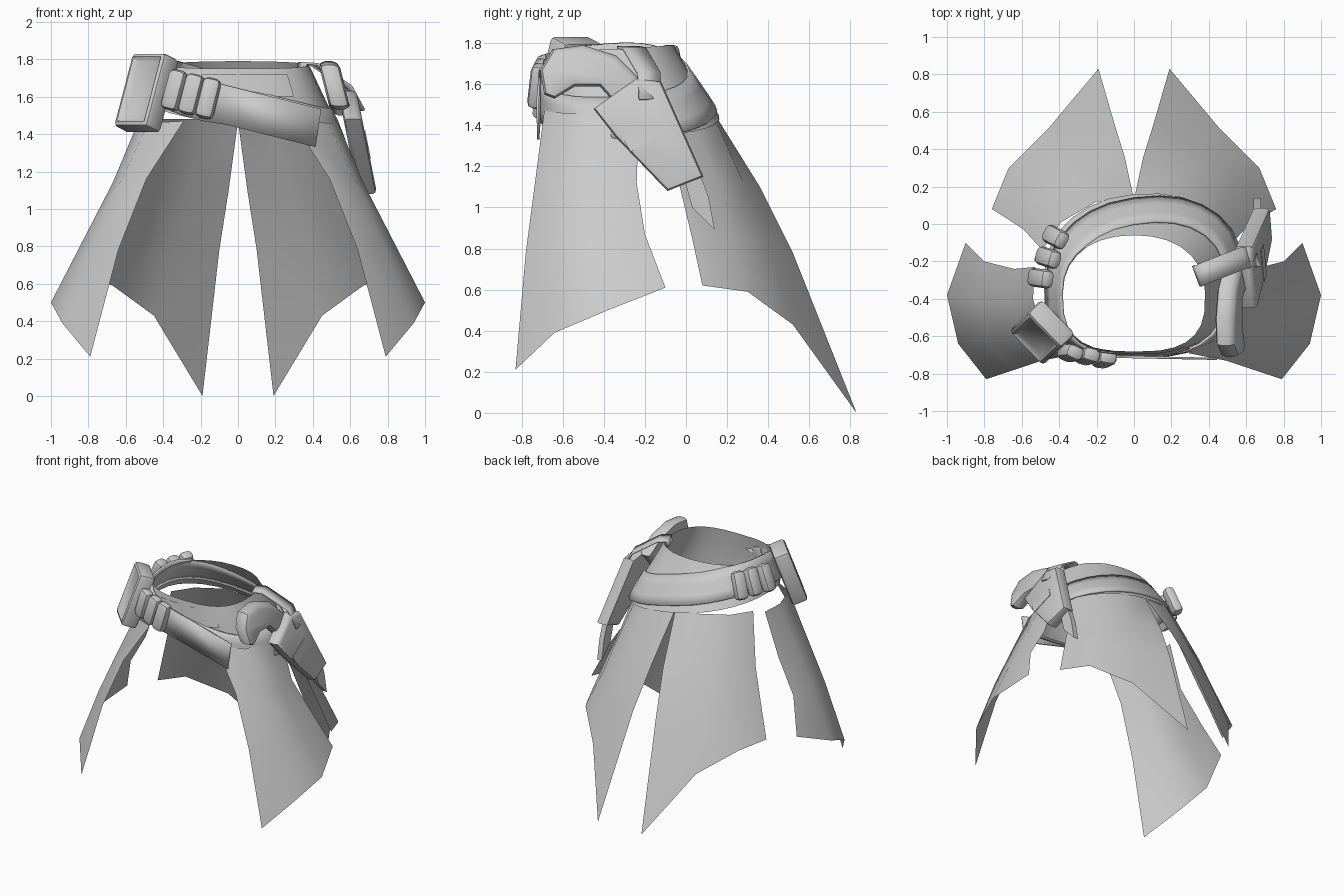
import bpy
import bmesh
from math import sin, cos, radians, copysign
from mathutils import Vector, Matrix

old = bpy.data.objects.get("Cube")
if old:
    bpy.data.objects.remove(old, do_unlink=True)

grey = bpy.data.materials.new("plain grey")
grey.use_nodes = True
grey.diffuse_color = (0.6, 0.6, 0.6, 1)
grey.node_tree.nodes["Principled BSDF"].inputs["Base Color"].default_value = grey.diffuse_color
parts = []


def finish(name, bm, sheet=False):
    """Turn a bmesh into an object, with sheets facing away from the body."""
    bmesh.ops.recalc_face_normals(bm, faces=bm.faces[:])
    if sheet:
        middle = Vector((0, -0.3, 1.2))
        facing = sum(f.normal.dot(f.calc_center_median() - middle) for f in bm.faces)
        if facing < 0:
            bmesh.ops.reverse_faces(bm, faces=bm.faces[:])
    mesh = bpy.data.meshes.new(name)
    bm.to_mesh(mesh)
    bm.free()
    mesh.materials.append(grey)
    obj = bpy.data.objects.new(name, mesh)
    bpy.context.collection.objects.link(obj)
    parts.append(obj)
    return obj


def loft(name, rows):
    """Skin a sheet through rows of points."""
    bm = bmesh.new()
    grid = [[bm.verts.new(point) for point in row] for row in rows]
    for upper, lower in zip(grid, grid[1:]):
        for i in range(len(upper) - 1):
            bm.faces.new((upper[i], upper[i + 1], lower[i + 1], lower[i]))
    bmesh.ops.remove_doubles(bm, verts=bm.verts[:], dist=0.0005)
    return finish(name, bm, sheet=True)


def waist(angle, z, gap=0):
    """Point on the flared waist: half width, front y and back y change with height."""
    rings = [(1.77, 0.38, -0.68, -0.06), (1.6, 0.46, -0.7, 0.06),
             (1.45, 0.53, -0.7, 0.16), (1.34, 0.57, -0.7, 0.22)]
    for high, low in zip(rings, rings[1:]):
        if z >= low[0] or low is rings[-1]:
            t = min(max((high[0] - z) / (high[0] - low[0]), 0), 1)
            wide, front, back = (h + (l - h) * t for h, l in zip(high[1:], low[1:]))
            break
    c, s = cos(angle), sin(angle)
    power = 0.7 if s < 0 else 0.9
    x = copysign(abs(c) ** power, c) * (wide + gap)
    y = (front + back) / 2 + copysign(abs(s) ** power, s) * ((back - front) / 2 + gap)
    return Vector((x, y, z))


def band(name, top, bottom, gap=0, start=0, end=360, steps=28):
    """Strip around the waist between two height rules."""
    angles = [radians(start + (end - start) * i / steps) for i in range(steps + 1)]
    rows = []
    for t in (0, 0.35, 0.7, 1):
        rows.append([waist(a, top(a) + (bottom(a) - top(a)) * t, gap) for a in angles])
    return loft(name, rows)


def belt_middle(angle):
    return 1.57 - 0.13 * cos(angle) + 0.03 * sin(angle)


def solidify(obj, thickness):
    mod = obj.modifiers.new("thickness", "SOLIDIFY")
    mod.thickness = thickness


def slab(name, outline, lean, thickness, bevel):
    """Side outline in y and z, given thickness across x, leaning out as it drops."""
    bm = bmesh.new()
    face = bm.faces.new([bm.verts.new((lean(z) - thickness / 2, y, z)) for y, z in outline])
    out = bmesh.ops.extrude_face_region(bm, geom=[face])
    moved = [v for v in out["geom"] if isinstance(v, bmesh.types.BMVert)]
    bmesh.ops.translate(bm, verts=moved, vec=(thickness, 0, 0))
    if bevel:
        rims = [e for e in bm.edges if abs(e.verts[0].co.x - lean(e.verts[0].co.z)
                - e.verts[1].co.x + lean(e.verts[1].co.z)) < thickness / 2]
        bmesh.ops.bevel(bm, geom=rims, offset=bevel, segments=2, profile=0.5, affect="EDGES")
    return finish(name, bm)


def pouch(name, place, size, yaw, lean, roll=0, bevel=0.03, window=False):
    """Rounded box whose local -y side faces outward."""
    bm = bmesh.new()
    bmesh.ops.create_cube(bm, size=1)
    bmesh.ops.scale(bm, verts=bm.verts[:], vec=size)
    bmesh.ops.bevel(bm, geom=bm.edges[:], offset=bevel, segments=2, profile=0.5, affect="EDGES")
    if window:
        bm.normal_update()
        front = min(bm.faces, key=lambda f: f.calc_center_median().y)
        bmesh.ops.inset_region(bm, faces=[front], thickness=0.035)
        bmesh.ops.translate(bm, verts=front.verts[:], vec=(0, 0.02, 0))
    turn = (Matrix.Rotation(radians(yaw), 4, "Z") @ Matrix.Rotation(radians(-lean), 4, "X")
            @ Matrix.Rotation(radians(roll), 4, "Y"))
    bm.transform(Matrix.Translation(place) @ turn)
    return finish(name, bm)


# Skirt panels, rows running from the waist to the pointed hem
back_rows = [
    [(0, 0.13, 1.47), (0.2, 0.12, 1.48), (0.39, 0.01, 1.48), (0.49, -0.14, 1.48)],
    [(0.05, 0.36, 1.1), (0.27, 0.28, 1.12), (0.48, 0.15, 1.14), (0.59, -0.03, 1.1)],
    [(0.1, 0.52, 0.78), (0.36, 0.4, 0.82), (0.57, 0.23, 0.85), (0.68, 0.03, 0.85)],
    [(0.19, 0.83, 0), (0.45, 0.52, 0.43), (0.67, 0.3, 0.59), (0.76, 0.08, 0.62)],
]
front_rows = [
    [(0.29, -0.69, 1.47), (0.48, -0.6, 1.46), (0.54, -0.4, 1.45), (0.53, -0.23, 1.45)],
    [(0.49, -0.73, 1.16), (0.63, -0.61, 1.14), (0.67, -0.42, 1.14), (0.64, -0.24, 1.12)],
    [(0.64, -0.78, 0.78), (0.78, -0.63, 0.8), (0.83, -0.41, 0.83), (0.8, -0.2, 0.87)],
    [(0.79, -0.83, 0.21), (0.94, -0.64, 0.39), (1, -0.38, 0.5), (0.9, -0.1, 0.61)],
]
for name, rows in (("back_panels", back_rows), ("front_panels", front_rows)):
    loft(name, rows).modifiers.new("mirror", "MIRROR")

# Waistband with its overlapping front flap
band("waistband", lambda a: 1.77 + 0.02 * sin(a), lambda a: 1.45 - 0.1 * cos(a))
band("waist_flap", lambda a: 1.72, lambda a: 1.6, gap=0.008, start=-110, end=-58, steps=8)

# Slanted belt and its straight loose end
belt = band("belt", lambda a: belt_middle(a) + 0.1, lambda a: belt_middle(a) - 0.1, gap=0.015)
solidify(belt, 0.015)
tongue = loft("belt_end", [
    [(x, -0.718 - 0.02 * x, 1.54 - 0.25 * x + side * 0.105) for x in (-0.15, 0.13, 0.43 + side * 0.015)]
    for side in (1, -1)])
solidify(tongue, 0.012)

# Belt pouches, three in front and three behind the right hip
for i in range(3):
    pouch(f"front_pouch_{i + 1}", (-0.34 + 0.09 * i, -0.69 - 0.016 * i, 1.635 - 0.022 * i),
          (0.1, 0.08, 0.22), yaw=-22 + 8 * i, lean=8, roll=13)
    pouch(f"hip_pouch_{i + 1}", (-0.42 - 0.04 * i, -0.07 - 0.11 * i, 1.69),
          (0.1, 0.08, 0.21), yaw=-118 + 10 * i, lean=24)

# Large case on the right front, with a sunken window
pouch("hip_case", (-0.49, -0.58, 1.62), (0.26, 0.12, 0.42), yaw=-46, lean=20,
      bevel=0.025, window=True)


# Holster on the left hip, with a thin plate, pointed tip and curved grip
def holster_lean(z):
    return 0.59 + 0.2 * (1.6 - z)


slab("holster", [(-0.45, 1.48), (-0.24, 1.63), (-0.12, 1.61), (0.085, 1.15),
                 (-0.09, 1.08), (-0.34, 1.34)], holster_lean, 0.1, 0.025)
slab("holster_plate", [(-0.31, 1.34), (-0.14, 1.42), (-0.11, 1.35), (-0.27, 1.27)],
     lambda z: holster_lean(z) + 0.05, 0.008, 0)
slab("holster_tip", [(-0.02, 1.18), (0.07, 1.16), (0.11, 1.05), (0.14, 0.89), (0.03, 1)],
     lambda z: 0.66, 0.04, 0)
slab("grip", [(-0.69, 1.55), (-0.71, 1.67), (-0.65, 1.77), (-0.5, 1.79), (-0.34, 1.74),
              (-0.22, 1.62), (-0.34, 1.5), (-0.42, 1.59), (-0.54, 1.59), (-0.64, 1.53)],
     lambda z: 0.53 + 0.25 * (1.6 - z), 0.11, 0.035)

# Strap from the waistband over to the holster
across = Vector((-0.02, 0.055, 0))
path = [(0.33, -0.28, 1.74), (0.34, -0.28, 1.785), (0.41, -0.25, 1.78),
        (0.59, -0.18, 1.66), (0.66, -0.17, 1.53)]
strap = loft("holster_strap", [[Vector(p) + across * side for p in path] for side in (1, -1)])
solidify(strap, 0.015)

# Smooth shading that keeps the hard edges
bpy.ops.object.select_all(action="DESELECT")
for obj in parts:
    obj.select_set(True)
bpy.context.view_layer.objects.active = parts[0]
bpy.ops.object.shade_smooth_by_angle(angle=radians(40))
